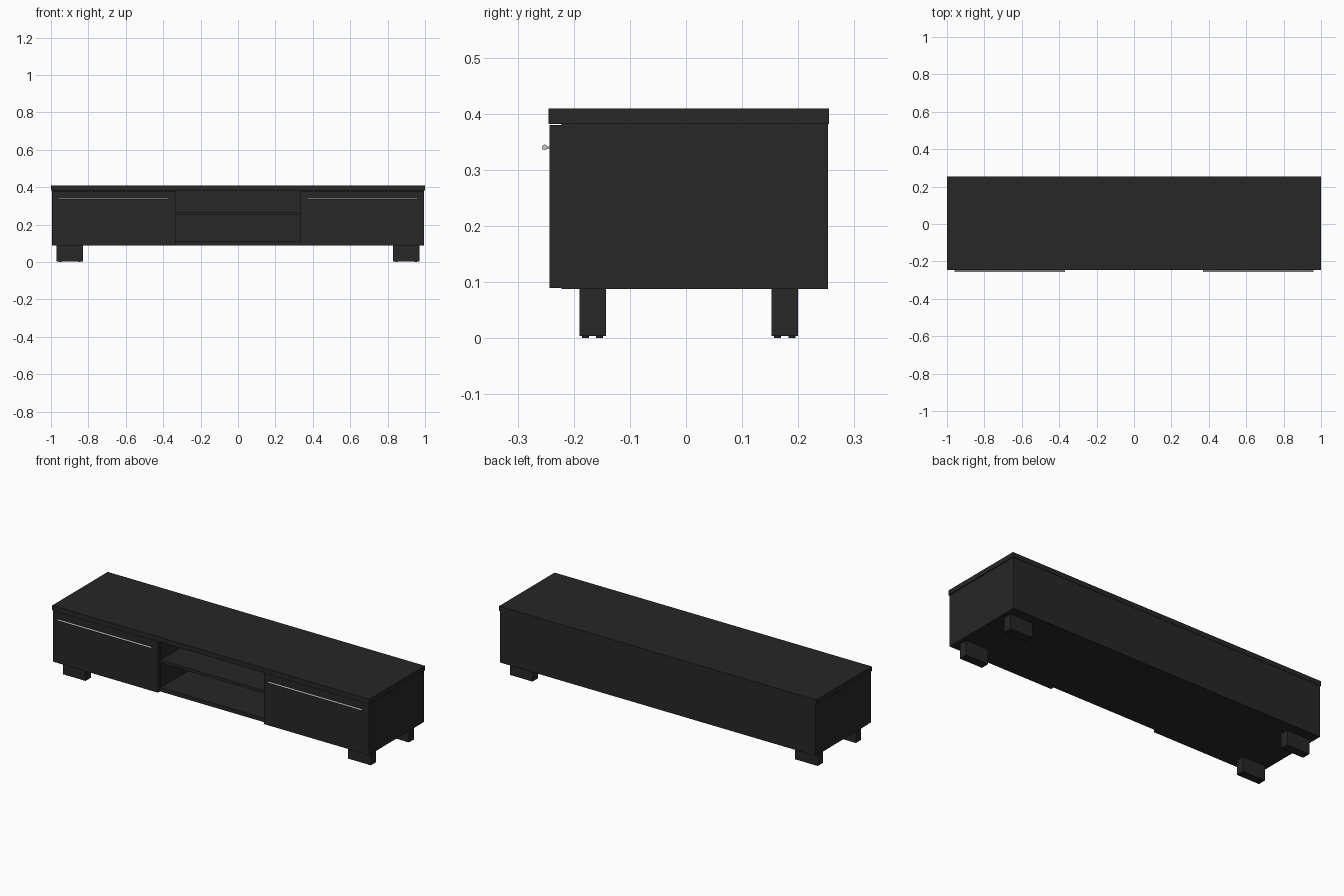
import bpy

if "Cube" in bpy.data.objects:
    bpy.data.objects.remove(bpy.data.objects["Cube"])


def material(name, rgb):
    m = bpy.data.materials.new(name)
    m.diffuse_color = (*rgb, 1)
    m.use_nodes = True
    m.node_tree.nodes["Principled BSDF"].inputs["Base Color"].default_value = m.diffuse_color
    return m


BLACK = material("black_wood", (0.02, 0.02, 0.02))
METAL = material("brushed_metal", (0.55, 0.55, 0.55))


def box(name, x, y, z):
    """Box from (min, max) pairs on each axis."""
    bpy.ops.mesh.primitive_cube_add(
        size=1, location=[(a + b) / 2 for a, b in (x, y, z)])
    o = bpy.context.object
    o.name = name
    o.scale = [b - a for a, b in (x, y, z)]
    bpy.ops.object.transform_apply(location=False, rotation=False, scale=True)
    o.data.materials.append(BLACK)
    return o


def rod(name, radius, depth, location, rotation=(0, 0, 0), mat=METAL, sides=16):
    bpy.ops.mesh.primitive_cylinder_add(vertices=sides, radius=radius, depth=depth,
                                        location=location, rotation=rotation)
    o = bpy.context.object
    o.name = name
    o.data.materials.append(mat)
    bpy.ops.object.shade_smooth_by_angle()
    return o


def span(side, a, b):
    """x range mirrored to the given side."""
    return tuple(sorted((side * a, side * b)))


T = 0.016                      # panel thickness
FRONT, BACK = -0.222, 0.253    # carcass depth
LOW, HIGH = 0.088, 0.382       # carcass height

# Top slab, floor, back and open centre shelf
box("top_slab", (-1, 1), (-0.245, 0.255), (HIGH, 0.409))
box("floor_panel", (-0.979, 0.979), (FRONT, BACK - T), (LOW, 0.111))
box("back_panel", (-0.979, 0.979), (BACK - T, BACK), (LOW, HIGH))
box("centre_shelf", (-0.333, 0.333), (FRONT, BACK - T), (0.251, 0.268))

for s, side in ((-1, "left"), (1, "right")):
    # Outer side, inner divider and drop front
    box(f"{side}_side_panel", span(s, 0.979, 0.995), (FRONT, BACK), (LOW, HIGH))
    box(f"{side}_divider", span(s, 0.333, 0.333 + T), (FRONT, BACK - T), (0.111, HIGH))
    box(f"{side}_door_front", span(s, 0.335, 0.995), (-0.243, FRONT), (LOW + 0.001, 0.38))

    # Long bar handle on short posts
    rod(f"{side}_handle_bar", 0.005, 0.59, (s * 0.665, -0.252, 0.34), (0, 1.5708, 0))
    for i, x in enumerate((0.43, 0.90)):
        rod(f"{side}_handle_post_{i + 1}", 0.002, 0.01, (s * x, -0.247, 0.34), (1.5708, 0, 0))

    # Block feet with small glides
    for end, y0, y1 in (("front", -0.19, -0.143), ("back", 0.152, 0.2)):
        box(f"{side}_{end}_foot", span(s, 0.828, 0.971), (y0, y1), (0.004, LOW))
        for x in (0.848, 0.951):
            for y in (y0 + 0.011, y1 - 0.011):
                rod(f"{side}_{end}_foot_glide", 0.006, 0.004, (s * x, y, 0.002), mat=BLACK)
